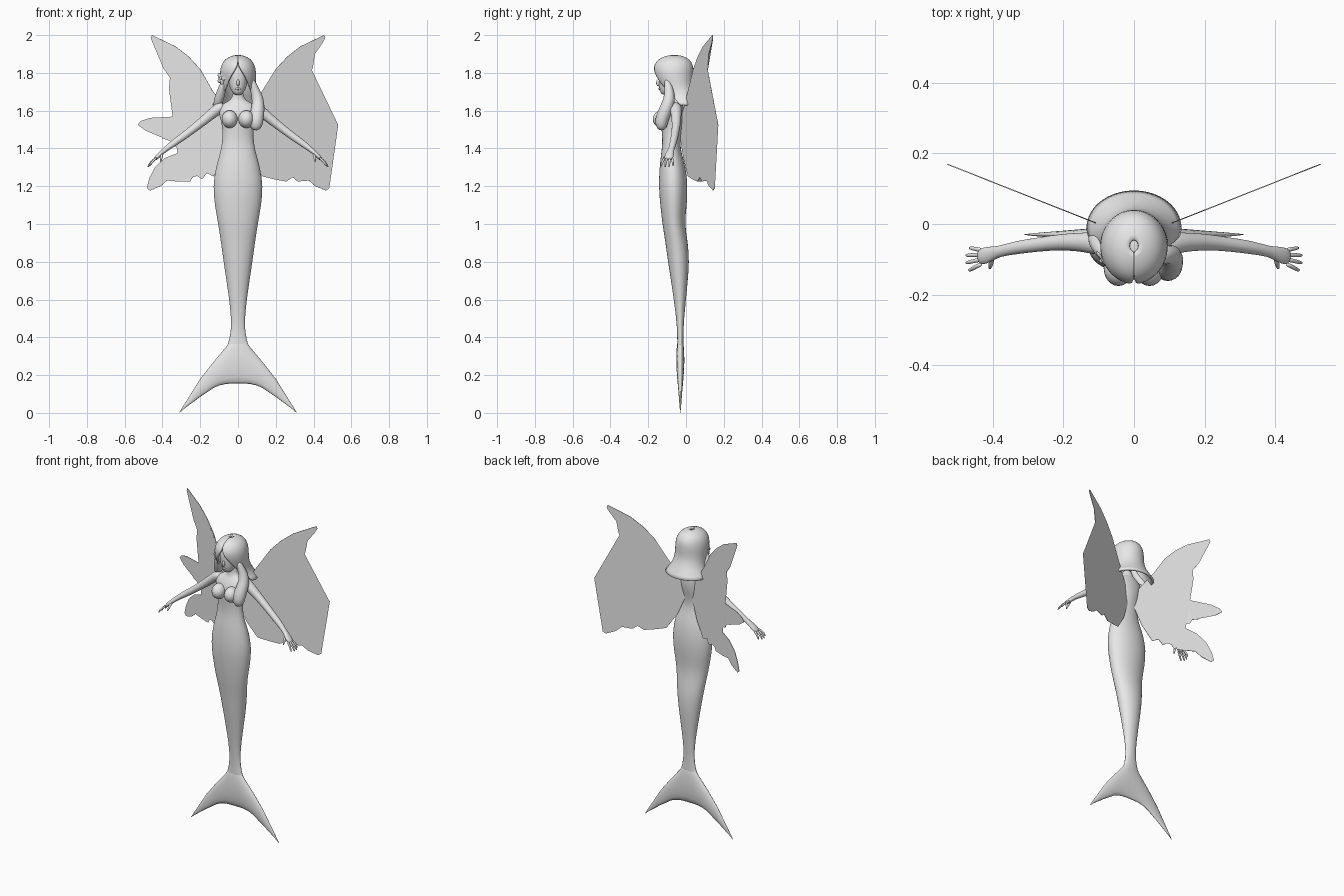
import bpy, bmesh, math
from mathutils import Vector, Matrix

GREY = bpy.data.materials.new("plain_grey")
GREY.diffuse_color = (0.8, 0.8, 0.8, 1)


def finish(name, bm, smooth=True, sub=0):
    bmesh.ops.recalc_face_normals(bm, faces=bm.faces)
    for f in bm.faces:
        f.smooth = smooth
    me = bpy.data.meshes.new(name)
    bm.to_mesh(me)
    bm.free()
    me.materials.append(GREY)
    ob = bpy.data.objects.new(name, me)
    bpy.context.collection.objects.link(ob)
    if sub:
        ob.modifiers.new("smooth", 'SUBSURF').levels = sub
        ob.modifiers["smooth"].render_levels = sub
    return ob


def loft(name, rings, closed=True, sub=1):
    """Skin a list of equal-length point rings."""
    bm = bmesh.new()
    vs = [[bm.verts.new(p) for p in r] for r in rings]
    n = len(rings[0])
    for a, b in zip(vs, vs[1:]):
        for i in range(n if closed else n - 1):
            j = (i + 1) % n
            bm.faces.new((a[i], a[j], b[j], b[i]))
    if closed:
        bm.faces.new(vs[0])
        bm.faces.new(vs[-1])
    return finish(name, bm, sub=sub)


def ovals(rows, n=20):
    """Horizontal oval rings from (z, half width, front y, back y)."""
    out = []
    for z, w, f, b in rows:
        c, d = (f + b) / 2, (b - f) / 2
        out.append([(w * math.cos(2 * math.pi * i / n),
                     c + d * math.sin(2 * math.pi * i / n), z) for i in range(n)])
    return out


def tube(name, pts, s=1, n=10):
    """Tapered tube through (x, y, z, radius, sideways stretch); s mirrors x."""
    P = [Vector((s * p[0], p[1], p[2])) for p in pts]
    rings = []
    for k, p in enumerate(pts):
        t = (P[min(k + 1, len(P) - 1)] - P[max(k - 1, 0)]).normalized()
        u = t.cross(Vector((0, 1, 0))).normalized()
        v = t.cross(u)
        rings.append([P[k] + u * p[3] * math.cos(a) + v * p[3] * p[4] * math.sin(a)
                      for a in (2 * math.pi * i / n for i in range(n))])
    return loft(name, rings)


def ball(name, loc, r, rot=Matrix()):
    bm = bmesh.new()
    bmesh.ops.create_uvsphere(bm, u_segments=20, v_segments=12, radius=1)
    bm.transform(Matrix.Translation(loc) @ rot @ Matrix.Diagonal((*r, 1)))
    return finish(name, bm)


# torso and tail in one flowing body
loft("body_and_tail", ovals([
    (1.71, .028, -.095, -.035), (1.67, .030, -.092, -.030), (1.65, .050, -.095, -.020),
    (1.635, .088, -.105, -.015), (1.60, .108, -.125, -.010), (1.55, .092, -.135, -.008),
    (1.50, .082, -.130, -.015), (1.43, .084, -.124, -.033), (1.37, .097, -.133, -.022),
    (1.30, .119, -.141, .000), (1.20, .135, -.146, .010), (1.10, .125, -.137, .006),
    (1.00, .106, -.126, -.008), (.90, .091, -.109, .012), (.80, .077, -.096, .018),
    (.70, .062, -.080, .010), (.60, .047, -.065, .000), (.50, .036, -.052, -.010),
    (.42, .038, -.046, -.014), (.36, .055, -.047, -.013), (.30, .075, -.045, -.015),
    (.22, .030, -.040, -.020)]))

# tail fin: (x, top z, bottom z, half thickness)
half = [(0, .42, .155, .021), (.04, .385, .155, .021), (.065, .347, .153, .02),
        (.10, .305, .145, .019), (.13, .27, .132, .017), (.165, .225, .108, .014),
        (.20, .18, .085, .011), (.25, .10, .048, .007), (.285, .045, .022, .004),
        (.31, .004, 0, .001)]
cols = [(-x, a, b, t) for x, a, b, t in half[:0:-1]] + half
loft("tail_fin", [[(x, -.03 + t * math.sin(q), (a + b) / 2 + (a - b) / 2 * math.cos(q))
                   for q in (2 * math.pi * i / 16 for i in range(16))]
                  for x, a, b, t in cols], sub=0)

# head with nose and lips
loft("head", ovals([
    (1.682, .016, -.122, -.085), (1.695, .030, -.137, -.06), (1.72, .044, -.143, -.04),
    (1.76, .054, -.145, -.02), (1.80, .057, -.147, -.01), (1.84, .050, -.135, -.02),
    (1.86, .030, -.11, -.04)]))
ball("nose", (0, -.146, 1.747), (.008, .012, .018))
ball("lips", (0, -.140, 1.716), (.014, .006, .006))

# hair shell, open in front of the face: (z, centre y, x radius, y radius, gap angle)
hair = []
for z, c, rx, ry, gap in [
        (1.888, -.062, .012, .016, 0), (1.884, -.062, .036, .045, 0),
        (1.868, -.064, .066, .080, 0), (1.84, -.066, .083, .098, .02),
        (1.81, -.066, .09, .101, .2), (1.775, -.062, .091, .097, .48),
        (1.74, -.053, .089, .089, .65), (1.70, -.036, .091, .086, .9),
        (1.665, -.020, .106, .091, 1.15), (1.63, -.010, .130, .100, 1.3)]:
    n = 28
    hair.append([(rx * math.sin(a), c - ry * math.cos(a), z)
                 for a in (gap + (2 * math.pi - 2 * gap) * i / n for i in range(n + 1))])
ob = loft("hair", hair, closed=False)
m = ob.modifiers.new("thickness", 'SOLIDIFY')
m.thickness, m.offset = .012, 0
ball("hair_crown", (0, -.062, 1.862), (.05, .06, .024))

# hair locks falling over the shoulders
tube("long_hair_lock", [(.07, -.105, 1.77, .014, 1), (.085, -.09, 1.72, .024, 1),
                        (.108, -.085, 1.66, .034, 1), (.105, -.11, 1.60, .038, 1),
                        (.095, -.13, 1.55, .042, .9), (.095, -.13, 1.515, .036, .9),
                        (.10, -.13, 1.495, .014, 1)])
tube("short_hair_lock", [(.07, -.105, 1.77, .014, 1), (.083, -.085, 1.72, .022, 1),
                         (.098, -.06, 1.67, .028, 1), (.11, -.04, 1.63, .024, 1),
                         (.12, -.03, 1.605, .008, 1)], s=-1)

# flower in the hair
axis = Vector((-.8, -.6, 0))
face = axis.to_track_quat('Z', 'Y').to_matrix().to_4x4()
heart = Vector((-.086, -.10, 1.772))
for i in range(5):
    r = face @ Matrix.Rotation(i * 2 * math.pi / 5, 4, 'Z')
    ball(f"flower_petal_{i + 1}", heart + r @ Vector((.018, 0, .003)), (.018, .013, .005), r)
ball("flower_centre", heart + axis * .006, (.008, .008, .008))

# wing outline (x, z), lying in a vertical plane swept backwards
WING = [(.02, 1.53), (.06, 1.60), (.12, 1.68), (.20, 1.82), (.26, 1.885), (.33, 1.94),
        (.455, 2.0), (.462, 1.985), (.445, 1.955), (.407, 1.90), (.395, 1.825),
        (.36, 1.775), (.355, 1.735), (.365, 1.715), (.33, 1.69), (.335, 1.66),
        (.29, 1.637), (.312, 1.608), (.265, 1.595), (.25, 1.567),
        (.317, 1.57), (.465, 1.562), (.515, 1.545), (.53, 1.525), (.49, 1.495),
        (.423, 1.49), (.40, 1.453), (.36, 1.44), (.344, 1.412), (.30, 1.405), (.27, 1.378),
        (.32, 1.375), (.386, 1.35), (.44, 1.30), (.468, 1.245), (.483, 1.19),
        (.466, 1.177), (.41, 1.20), (.376, 1.23), (.317, 1.225), (.29, 1.247),
        (.254, 1.225), (.23, 1.262), (.19, 1.237), (.165, 1.27), (.13, 1.252),
        (.10, 1.30), (.07, 1.345), (.02, 1.47)]

for s, side in ((-1, "right"), (1, "left")):
    bm = bmesh.new()
    bm.faces.new([bm.verts.new((s * x, -.04 + .396 * x, z)) for x, z in WING])
    bmesh.ops.triangulate(bm, faces=bm.faces)
    ob = finish(f"{side}_wing", bm, smooth=False)
    m = ob.modifiers.new("thickness", 'SOLIDIFY')
    m.thickness, m.offset = .003, 0

    ball(f"{side}_breast", (s * .044, -.126, 1.555), (.042, .050, .047))

    # arm flowing into a flattened palm
    tube(f"{side}_arm", [
        (.07, -.058, 1.625, .026, 1.1), (.10, -.055, 1.615, .032, 1.1),
        (.14, -.052, 1.582, .028, 1), (.20, -.050, 1.532, .024, 1),
        (.27, -.058, 1.478, .020, 1), (.33, -.066, 1.435, .020, 1),
        (.385, -.078, 1.395, .013, 1.1), (.41, -.086, 1.372, .013, 1.8),
        (.435, -.093, 1.348, .011, 2.3), (.442, -.095, 1.340, .006, 2)], s, 14)

    # fingers and thumb
    for i in range(4):
        y0, y1 = -.074 - .013 * i, -.068 - .021 * i
        reach = (.0, .010, .010, .002)[i]
        tube(f"{side}_finger_{i + 1}", [
            (.430, y0, 1.352, .007, 1), (.450 + reach / 2, (y0 + y1) / 2, 1.334, .0065, 1),
            (.463 + reach, y1, 1.316 - reach / 2, .0055, 1),
            (.467 + reach, y1, 1.305 - reach / 2, .003, 1)], s, 8)
    tube(f"{side}_thumb", [
        (.402, -.092, 1.374, .008, 1), (.405, -.110, 1.358, .008, 1),
        (.408, -.122, 1.340, .006, 1), (.410, -.127, 1.328, .003, 1)], s, 8)
